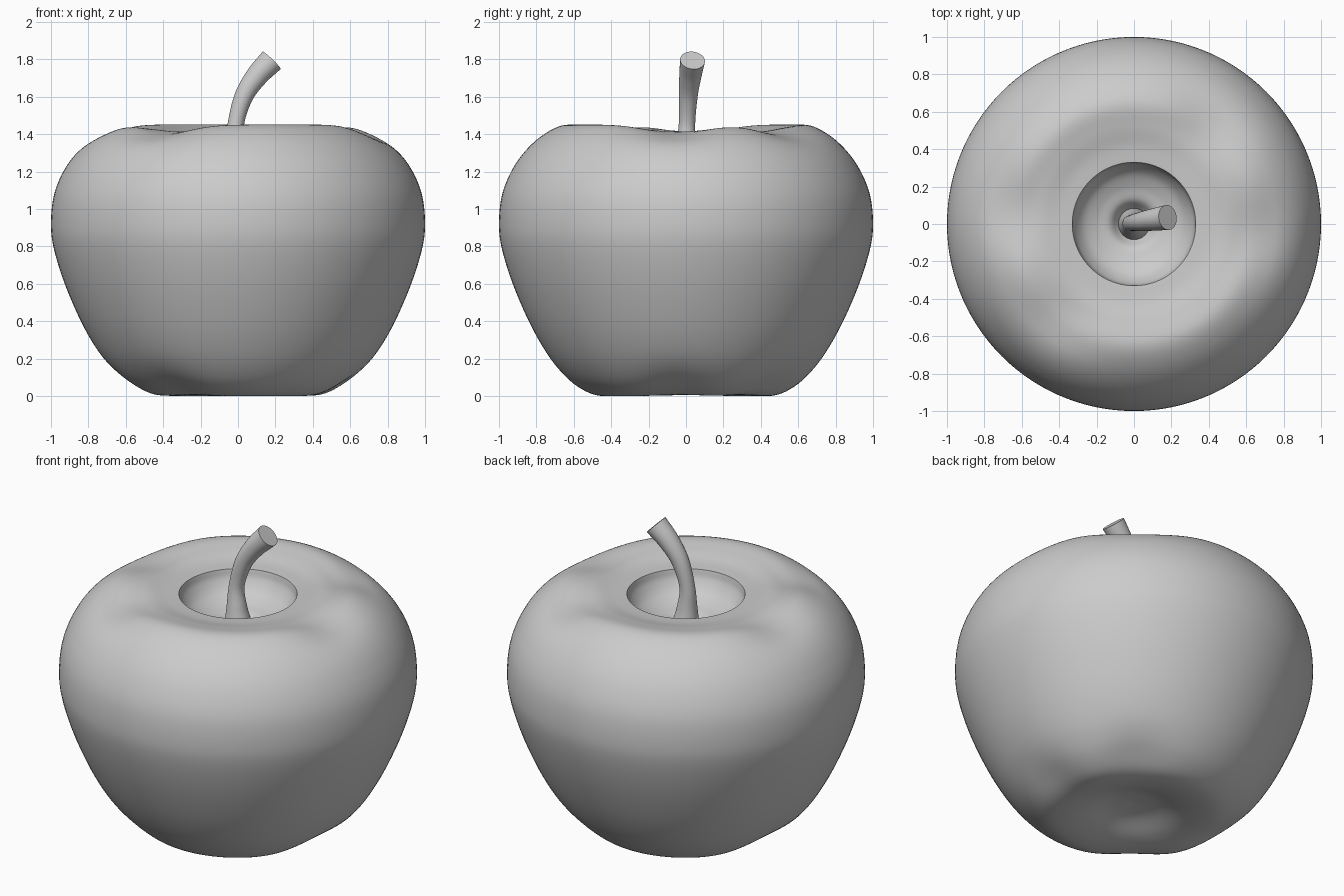
import bpy, bmesh, math
from mathutils import Vector

if "Cube" in bpy.data.objects:
    bpy.data.objects.remove(bpy.data.objects["Cube"])


def spline(points, steps=6):
    """Smooth Catmull-Rom curve through a list of points."""
    p = [Vector(q) for q in points]
    p = [2 * p[0] - p[1]] + p + [2 * p[-1] - p[-2]]
    out = []
    for i in range(1, len(p) - 2):
        a, b, c, d = p[i - 1:i + 3]
        for k in range(steps):
            t = k / steps
            out.append(0.5 * (2 * b + (c - a) * t + (2 * a - 5 * b + 4 * c - d) * t * t
                              + (3 * b - a - 3 * c + d) * t ** 3))
    return out + [p[-2]]


def skin(name, rings, angle):
    """Join rings of points into a closed smooth object."""
    bm = bmesh.new()
    loops = [[bm.verts.new(v) for v in r] for r in rings]
    n = len(loops[0])
    for a, b in zip(loops, loops[1:]):
        for i in range(n):
            j = (i + 1) % n
            bm.faces.new((a[i], a[j], b[j], b[i]))
    bm.faces.new(loops[0][::-1])
    bm.faces.new(loops[-1])
    bmesh.ops.recalc_face_normals(bm, faces=bm.faces)
    mesh = bpy.data.meshes.new(name)
    bm.to_mesh(mesh)
    bm.free()
    obj = bpy.data.objects.new(name, mesh)
    bpy.context.collection.objects.link(obj)
    bpy.ops.object.select_all(action='DESELECT')
    obj.select_set(True)
    bpy.context.view_layer.objects.active = obj
    bpy.ops.object.shade_smooth_by_angle(angle=math.radians(angle))


def valley(deg):
    """Strength of the four soft valleys that divide the apple into lobes."""
    return sum(math.exp(-(((deg - c + 180) % 360 - 180) / 20) ** 2)
               for c in (51, 175, 231, 355))


# Apple body: outer profile up to the rim, then the bowl around the stem
outer = [(.01, .08), (.14, .065), (.28, .02), (.4, 0), (.5, .01), (.6, .065), (.69, .155),
         (.77, .27), (.85, .42), (.93, .61), (.985, .79), (1, .92), (.985, 1.07), (.935, 1.2),
         (.86, 1.31), (.76, 1.4), (.65, 1.45), (.53, 1.437), (.42, 1.412), (.33, 1.403)]
bowl = [(.33, 1.403), (.315, 1.35), (.27, 1.29), (.2, 1.25), (.13, 1.225),
        (.09, 1.18), (.05, 1.13), (.01, 1.12)]
profile = spline(outer) + spline(bowl)[1:]

SEG = 120
rings = []
for r, z in profile:
    top = -.055 * math.exp(-((r - .66) / .15) ** 2) if z > 1.2 else 0
    foot = .035 * math.exp(-((r - .57) / .14) ** 2) if z < .7 else 0
    ring = []
    for i in range(SEG):
        a = math.tau * i / SEG
        ring.append((r * math.cos(a), r * math.sin(a),
                     z + (top + foot) * valley(math.degrees(a))))
    rings.append(ring)
skin("apple_body", rings, 40)

# Stem: curved, flared at the foot and thicker at the cut end (x, y, z, radius)
path = [(0, 0, 1.12, .09), (0, 0, 1.22, .077), (-.008, 0, 1.32, .058), (-.012, .005, 1.45, .044),
        (.03, .012, 1.6, .05), (.1, .023, 1.71, .059), (.18, .035, 1.795, .067)]
pts = spline(path)
rings = []
for i, p in enumerate(pts):
    d = (pts[min(i + 1, len(pts) - 1)] - pts[max(i - 1, 0)]).to_3d().normalized()
    u = Vector((0, 1, 0)).cross(d).normalized()
    v = d.cross(u)
    rings.append([p.to_3d() + p[3] * (math.cos(t) * u + math.sin(t) * v)
                  for t in (math.tau * k / 32 for k in range(32))])
skin("stem", rings, 40)
